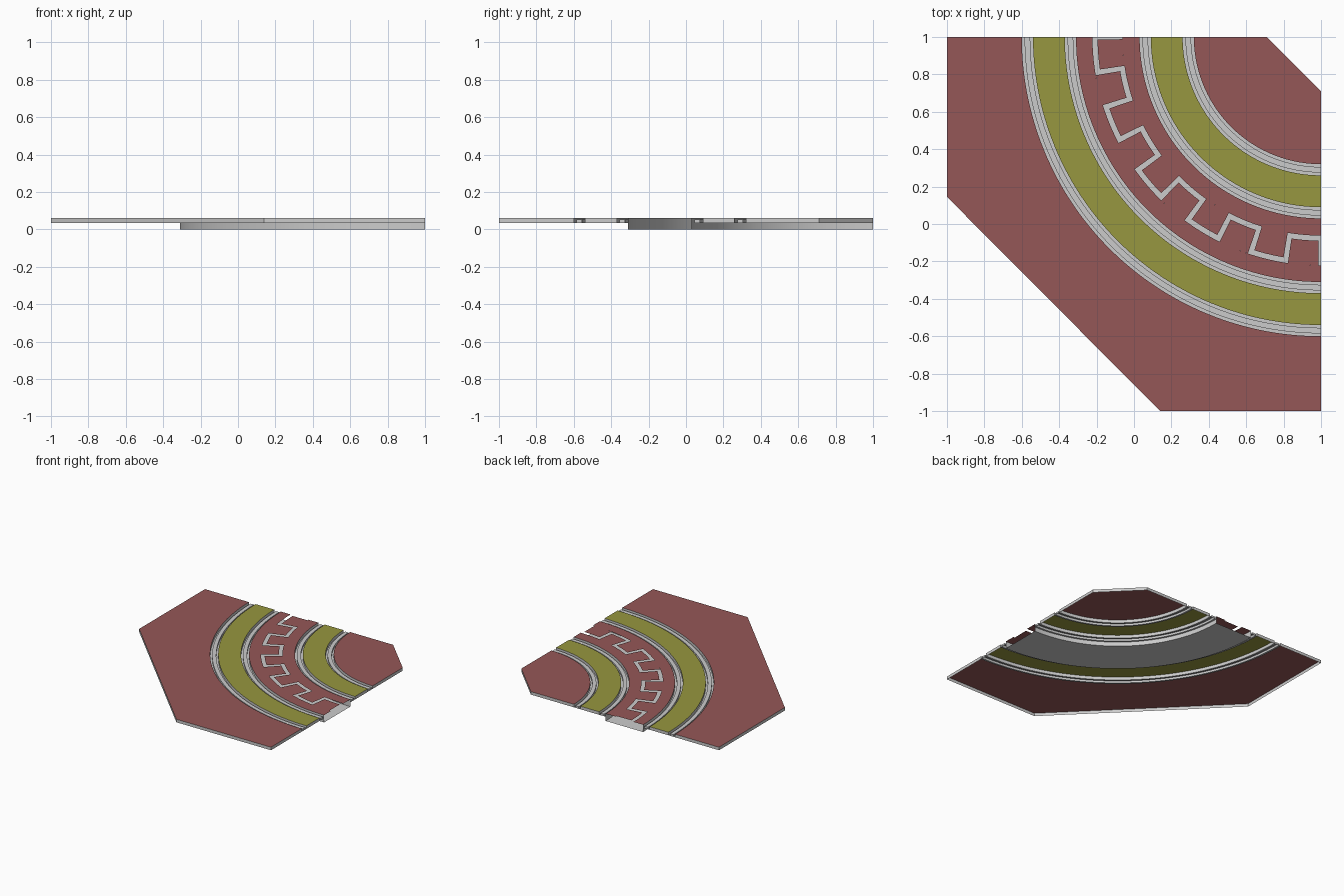
import bpy, bmesh, math

if "Cube" in bpy.data.objects:
    bpy.data.objects.remove(bpy.data.objects["Cube"])

TOP, LOW, RIDGE = 0.06, 0.035, 0.052
STEP = 1.5  # degrees per arc segment


def material(name, col):
    m = bpy.data.materials.new(name)
    m.diffuse_color = (*col, 1)
    m.use_nodes = True
    m.node_tree.nodes["Principled BSDF"].inputs["Base Color"].default_value = m.diffuse_color
    return m


RED = material("red_ground", (0.30, 0.095, 0.095))
OLIVE = material("olive_band", (0.31, 0.31, 0.05))


def pt(r, deg, z):
    # every curve is centred on the back right corner (1, 1)
    a = math.radians(deg)
    return (1 - r * math.cos(a), 1 - r * math.sin(a), z)


def finish(name, bm, mat=None, smooth=False):
    bmesh.ops.remove_doubles(bm, verts=bm.verts, dist=1e-5)
    me = bpy.data.meshes.new(name)
    bm.to_mesh(me)
    bm.free()
    ob = bpy.data.objects.new(name, me)
    bpy.context.collection.objects.link(ob)
    if mat:
        me.materials.append(mat)
    if smooth:
        bpy.ops.object.select_all(action='DESELECT')
        bpy.context.view_layer.objects.active = ob
        ob.select_set(True)
        bpy.ops.object.shade_smooth_by_angle(angle=math.radians(30))
    return ob


def sweep(bm, profile, a0=0, a1=90):
    # sweep an (r, z) profile around the corner
    n = max(1, round((a1 - a0) / STEP))
    rows = [[bm.verts.new(pt(r, a0 + (a1 - a0) * i / n, z)) for r, z in profile]
            for i in range(n + 1)]
    for A, B in zip(rows, rows[1:]):
        for j in range(len(profile) - 1):
            bm.faces.new((A[j], A[j + 1], B[j + 1], B[j]))


def wall(bm, p, q, z0=LOW, z1=TOP):
    bm.faces.new([bm.verts.new(c) for c in
                  ((*p, z0), (*q, z0), (*q, z1), (*p, z1))])


def ground(name, radius, path):
    # flat red sheet between an arc and a straight-edged outline, with grey skirts
    arc = [pt(radius, i * STEP, TOP) for i in range(round(90 / STEP) + 1)]
    outline = arc + [(x, y, TOP) for x, y in path]
    bm = bmesh.new()
    f = bm.faces.new([bm.verts.new(c) for c in outline])
    f.normal_update()
    if f.normal.z < 0:
        f.normal_flip()
    bmesh.ops.triangulate(bm, faces=[f])
    finish(name, bm, RED)
    bm = bmesh.new()
    pts = [(1, 1 - radius)] + path + [(1 - radius, 1)]
    for p, q in zip(pts, pts[1:]):
        wall(bm, p, q)
    finish(name + "_skirt", bm)


# outer and inner ground
ground("outer_ground", 1.60, [(1, -1), (0.14, -1), (-1, 0.145), (-1, 1)])
ground("inner_ground", 0.68, [(1, 0.71), (0.71, 1)])

# olive bands with grey end skirts
for name, r0, r1 in (("inner_band", 0.74, 0.91), ("outer_band", 1.37, 1.54)):
    bm = bmesh.new()
    sweep(bm, [(r0, TOP), (r1, TOP)])
    finish(name, bm, OLIVE)
    bm = bmesh.new()
    wall(bm, (1, 1 - r0), (1, 1 - r1))
    wall(bm, (1 - r1, 1), (1 - r0, 1))
    finish(name + "_skirt", bm)

# four ridged rail channels
for i, r in enumerate((0.68, 0.91, 1.31, 1.54)):
    bm = bmesh.new()
    a, b, c = r + 0.015, r + 0.045, r + 0.06
    sweep(bm, [(r, TOP), (r, LOW), (a, LOW), (a, RIDGE),
               (b, RIDGE), (b, LOW), (c, LOW), (c, TOP)])
    wall(bm, (1, 1 - a), (1, 1 - b), LOW, RIDGE)
    wall(bm, (1 - b, 1), (1 - a, 1), LOW, RIDGE)
    finish(f"rail_channel_{i + 1}", bm, None, True)

# deep open-ended trough
bm = bmesh.new()
sweep(bm, [(0.97, TOP), (0.97, 0), (1.31, 0), (1.31, TOP)])
finish("trough", bm, None, True)

# interlocking toothed covers over the trough
GAP = 0.65
inner, outer = bmesh.new(), bmesh.new()
sweep(inner, [(0.97, TOP), (1.062, TOP)])
sweep(outer, [(1.222, TOP), (1.31, TOP)])
for k in range(10):
    a0, a1 = 9 * k + GAP, 9 * k + 9 - GAP
    if k % 2 == 0:
        sweep(inner, [(1.062, TOP), (1.195, TOP)], a0, a1)
    else:
        sweep(outer, [(1.089, TOP), (1.222, TOP)], a0, a1)
finish("inner_toothed_cover", inner, RED)
finish("outer_toothed_cover", outer, RED)
